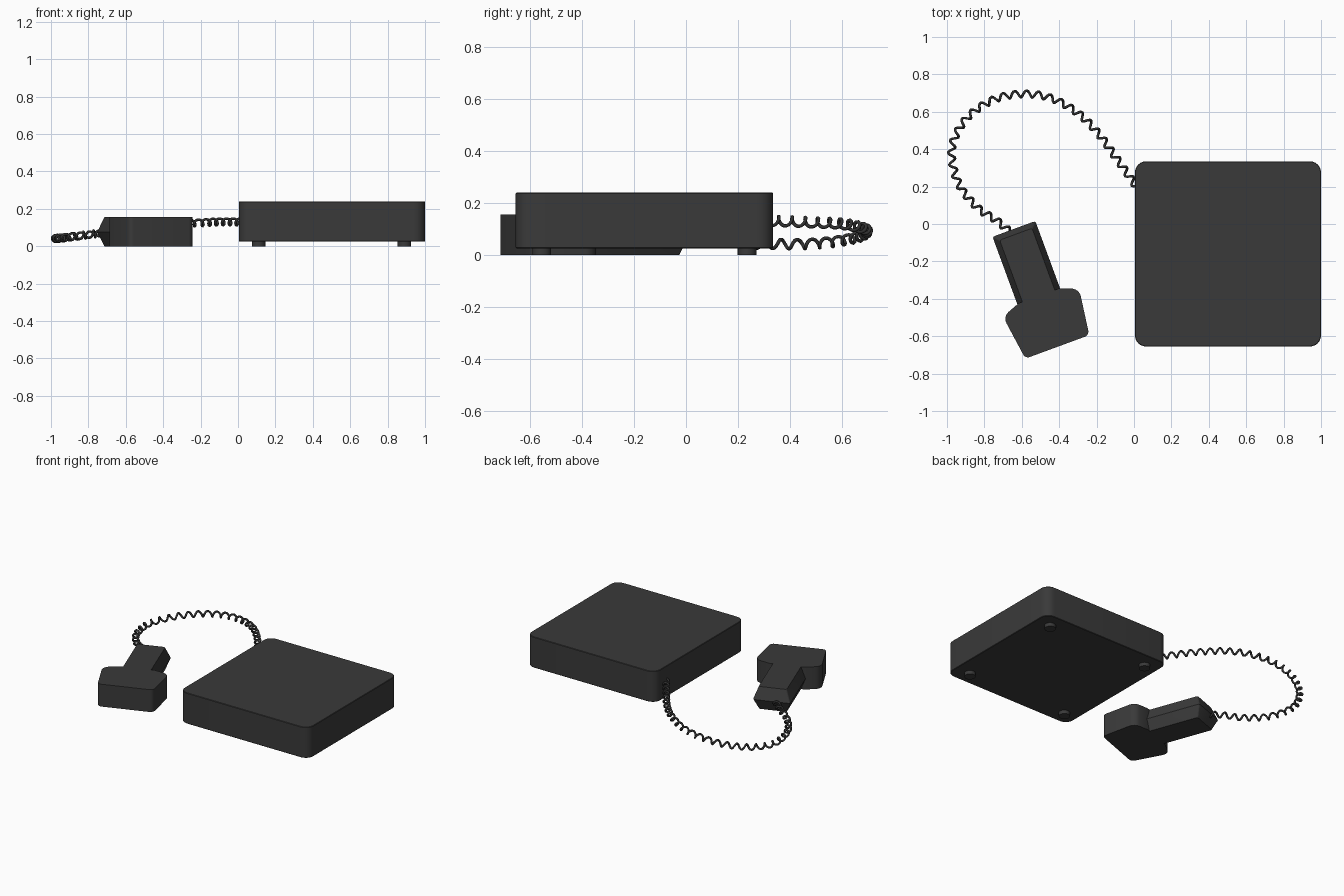
import bpy, bmesh, math
from mathutils import Vector, Matrix
from mathutils.geometry import interpolate_bezier

if "Cube" in bpy.data.objects:
    bpy.data.objects.remove(bpy.data.objects["Cube"])


def material(name, rgb):
    m = bpy.data.materials.new(name)
    m.diffuse_color = (*rgb, 1)
    m.use_nodes = True
    m.node_tree.nodes["Principled BSDF"].inputs["Base Color"].default_value = m.diffuse_color
    return m


CHARCOAL = material("charcoal plastic", (0.042, 0.042, 0.042))
BLACK = material("black rubber", (0.032, 0.032, 0.032))


def rounded(pts, radii, steps=6):
    """Round the corners of a closed 2D outline with quadratic arcs."""
    out = []
    for i, p in enumerate(pts):
        p = Vector(p)
        r = radii[i]
        if r == 0:
            out.append(p)
            continue
        a = p + (Vector(pts[i - 1]) - p).normalized() * r
        b = p + (Vector(pts[(i + 1) % len(pts)]) - p).normalized() * r
        c1, c2 = a.lerp(p, 0.56), b.lerp(p, 0.56)
        out += [Vector(v[:2]) for v in interpolate_bezier(
            a.to_3d(), c1.to_3d(), c2.to_3d(), b.to_3d(), steps + 1)]
    return out


def loft(name, layers, mat, matrix=Matrix(), angle=30):
    """Stack outlines given as (z, outline) into a closed solid."""
    bm = bmesh.new()
    rings = [[bm.verts.new((p[0], p[1], z)) for p in outline] for z, outline in layers]
    n = len(rings[0])
    for lo, hi in zip(rings, rings[1:]):
        for i in range(n):
            j = (i + 1) % n
            bm.faces.new((lo[i], lo[j], hi[j], hi[i]))
    bm.faces.new(rings[0][::-1])
    bm.faces.new(rings[-1])
    bmesh.ops.recalc_face_normals(bm, faces=bm.faces)
    me = bpy.data.meshes.new(name)
    bm.to_mesh(me)
    bm.free()
    ob = bpy.data.objects.new(name, me)
    bpy.context.collection.objects.link(ob)
    me.materials.append(mat)
    ob.matrix_world = matrix
    bpy.ops.object.select_all(action='DESELECT')
    ob.select_set(True)
    bpy.context.view_layer.objects.active = ob
    bpy.ops.object.shade_smooth_by_angle(angle=math.radians(angle))
    return ob


def rect(x0, x1, y0, y1):
    return [(x0, y0), (x1, y0), (x1, y1), (x0, y1)]


# Base unit: flat box with rounded upright corners
def base_outline(inset):
    return rounded(rect(0.005 + inset, 1 - inset, -0.655 + inset, 0.335 - inset), [0.06 - inset] * 4)


loft("base_unit", [(0.025, base_outline(0.003)), (0.028, base_outline(0)),
                   (0.237, base_outline(0)), (0.24, base_outline(0.003))], CHARCOAL)

# Four round feet
circle = [(math.cos(a), math.sin(a)) for a in (math.tau * i / 20 for i in range(20))]
for x in (0.11, 0.89):
    for y in (-0.555, 0.235):
        ring = [(x + 0.036 * c, y + 0.036 * s) for c, s in circle]
        loft("foot", [(0, ring), (0.027, ring)], CHARCOAL)

# Hand unit, built upright in its own frame and turned about z
place = Matrix.Translation((-0.41, -0.657, 0)) @ Matrix.Rotation(math.radians(20.2), 4, 'Z')
right_half = [(0.182, 0), (0.217, 0.252), (0.115, 0.29)]
head = right_half + [(-x, y) for x, y in reversed(right_half)]
head_radii = [0.025, 0.04, 0, 0, 0.04, 0.025]
head_outline = rounded(head, head_radii)
loft("hand_unit_head", [(0, head_outline), (0.156, head_outline)], CHARCOAL, place)


# Handle with chamfered sides and end, widest at mid height
def handle_outline(inset):
    w = 0.122 - inset
    return rounded(rect(-w, w, 0.25, 0.672 - inset), [0, 0, 0.012, 0.012], 3)


loft("hand_unit_handle", [(0, handle_outline(0.03)), (0.075, handle_outline(0)),
                          (0.156, handle_outline(0.03))], CHARCOAL, place, 20)

# Coiled cord: helix wound around a looping spline
path = [Vector(p) for p in (
    (0.02, 0.19, 0.13), (-0.1, 0.36, 0.13), (-0.2, 0.495, 0.125), (-0.31, 0.6, 0.12),
    (-0.45, 0.675, 0.105), (-0.6, 0.695, 0.09), (-0.75, 0.665, 0.07), (-0.88, 0.58, 0.052),
    (-0.955, 0.47, 0.042), (-0.975, 0.36, 0.042), (-0.935, 0.21, 0.046), (-0.84, 0.09, 0.056),
    (-0.73, 0.015, 0.068), (-0.655, -0.05, 0.075))]

dense = []
for i in range(len(path) - 1):
    a, b = path[i], path[i + 1]
    ta = (b - path[max(i - 1, 0)]) / 6
    tb = (path[min(i + 2, len(path) - 1)] - a) / 6
    dense += interpolate_bezier(a, a + ta, b - tb, b, 41)[:-1]
dense.append(path[-1])
dist = [0.0]
for p, q in zip(dense, dense[1:]):
    dist.append(dist[-1] + (q - p).length)

TURNS, PER_TURN, COIL_R = 31, 14, 0.018
coil, k = [], 0
for s in range(TURNS * PER_TURN + 1):
    d = dist[-1] * s / (TURNS * PER_TURN)
    while k < len(dist) - 2 and dist[k + 1] < d:
        k += 1
    centre = dense[k].lerp(dense[k + 1], (d - dist[k]) / (dist[k + 1] - dist[k]))
    along = (dense[k + 1] - dense[k]).normalized()
    side = along.cross(Vector((0, 0, 1))).normalized()
    up = side.cross(along)
    ang = math.tau * s / PER_TURN
    coil.append(centre + COIL_R * (math.cos(ang) * side + math.sin(ang) * up))

cu = bpy.data.curves.new("coiled_cord", 'CURVE')
cu.dimensions = '3D'
cu.bevel_depth = 0.007
cu.bevel_resolution = 1
cu.use_fill_caps = True
sp = cu.splines.new('POLY')
sp.points.add(len(coil) - 1)
for pt, co in zip(sp.points, coil):
    pt.co = (*co, 1)
cu.materials.append(BLACK)
cord = bpy.data.objects.new("coiled_cord", cu)
bpy.context.collection.objects.link(cord)
